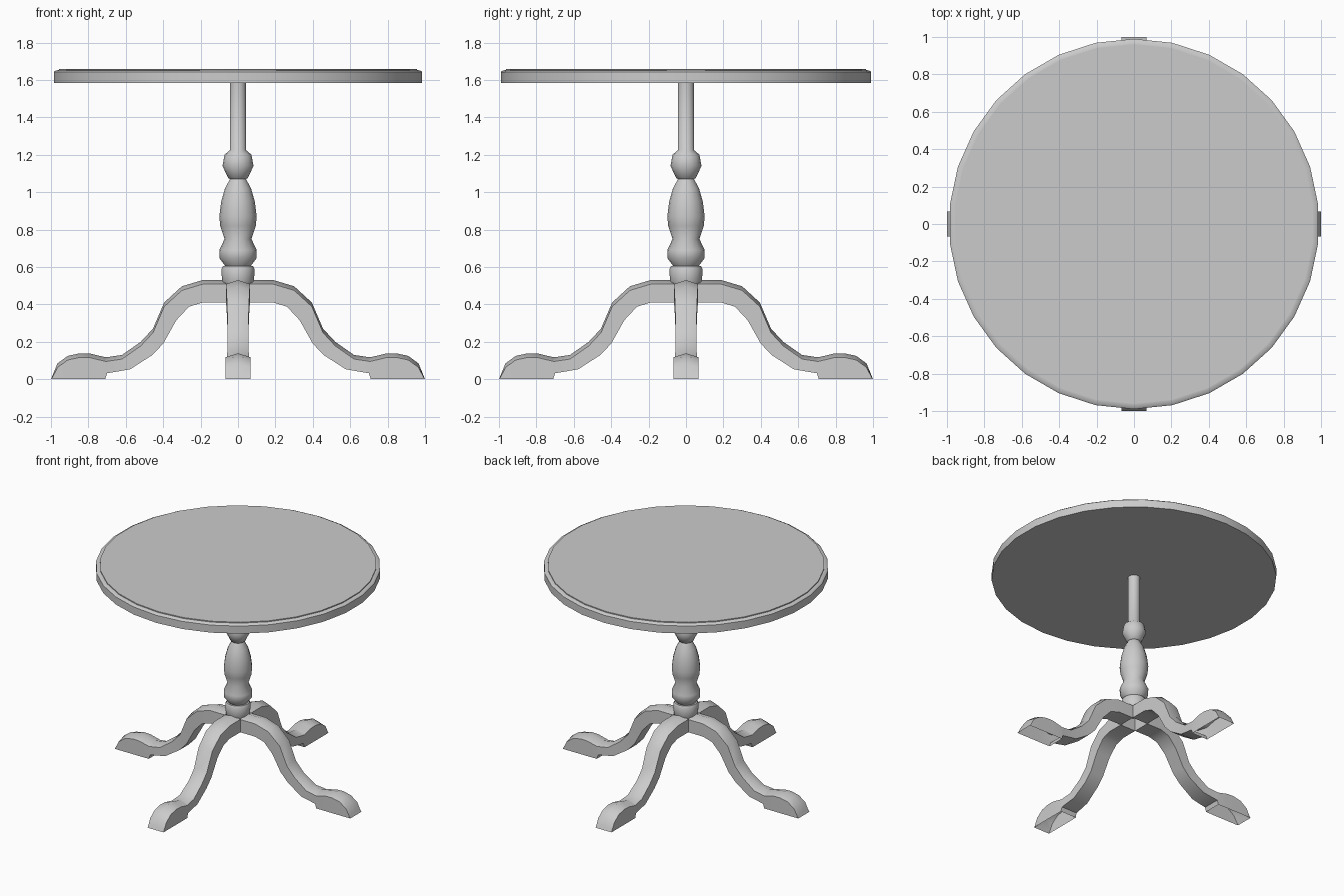
import bpy, bmesh, math

cube = bpy.data.objects.get("Cube")
if cube:
    bpy.data.objects.remove(cube, do_unlink=True)

GREY = (0.6, 0.6, 0.6, 1)
grey = bpy.data.materials.new("plain grey")
grey.use_nodes = True
grey.diffuse_color = GREY
grey.node_tree.nodes["Principled BSDF"].inputs["Base Color"].default_value = GREY


def finish(name, bm, angle):
    """Turn a bmesh into a shaded object."""
    bmesh.ops.recalc_face_normals(bm, faces=bm.faces)
    mesh = bpy.data.meshes.new(name)
    bm.to_mesh(mesh)
    bm.free()
    mesh.materials.append(grey)
    ob = bpy.data.objects.new(name, mesh)
    bpy.context.collection.objects.link(ob)
    bpy.ops.object.select_all(action="DESELECT")
    ob.select_set(True)
    bpy.context.view_layer.objects.active = ob
    bpy.ops.object.shade_smooth_by_angle(angle=math.radians(angle))
    return ob


def bridge(bm, a, b, skip=()):
    """Join two rings of equal length with quads."""
    n = len(a)
    for i in range(n):
        if i not in skip:
            j = (i + 1) % n
            bm.faces.new((a[i], a[j], b[j], b[i]))


def lathe(name, profile, sides, angle):
    """Turn a (radius, height) profile about z, closed at both ends."""
    bm = bmesh.new()
    turns = [math.pi / 2 + math.tau * i / sides for i in range(sides)]
    rings = [[bm.verts.new((r * math.cos(t), r * math.sin(t), z)) for t in turns]
             for r, z in profile]
    for a, b in zip(rings, rings[1:]):
        bridge(bm, a, b)
    bm.faces.new(rings[0])
    bm.faces.new(rings[-1])
    return finish(name, bm, angle)


# Round top with a softened rim and a slightly raised panel
lathe("table_top", [(0.99, 1.585), (0.99, 1.643), (0.98, 1.651),
                    (0.962, 1.653), (0.962, 1.66)], 30, 40)

# Turned pedestal: collar, ball, vase, bulb and shaft
lathe("pedestal", [
    (0.075, 0.5), (0.086, 0.52), (0.088, 0.59), (0.08, 0.605),
    (0.068, 0.605), (0.098, 0.645), (0.1, 0.69), (0.072, 0.75),
    (0.095, 0.82), (0.1, 0.87), (0.09, 0.95), (0.07, 1.02), (0.043, 1.07),
    (0.052, 1.075), (0.083, 1.14), (0.072, 1.2), (0.043, 1.225), (0.043, 1.59),
], 16, 50)

# Leg stations: ridge x, ridge z, underside x, underside z, half width
LEG = [
    (0.065, 0.53, 0.065, 0.41, 0.065), (0.19, 0.53, 0.19, 0.41, 0.065),
    (0.3, 0.497, 0.262, 0.388, 0.062), (0.395, 0.41, 0.33, 0.315, 0.058),
    (0.455, 0.27, 0.4, 0.19, 0.055), (0.52, 0.2, 0.46, 0.128, 0.055),
    (0.62, 0.13, 0.577, 0.053, 0.06), (0.7, 0.118, 0.7, 0.032, 0.066),
    (0.71, 0.118, 0.71, 0, 0.067), (0.79, 0.137, 0.79, 0, 0.068),
    (0.845, 0.139, 0.845, 0, 0.068), (0.91, 0.125, 0.91, 0, 0.068),
    (0.965, 0.085, 0.975, 0, 0.068), (0.99, 0.025, 1.0, 0, 0.067),
]
FOOT_START = 8


def leg(name, turn):
    """Sweep a peaked section along the leg; the sole is left open."""
    bm = bmesh.new()
    rings = []
    for tx, tz, ux, uz, w in LEG:
        drop = min(0.022, (tz - uz) * 0.4)
        section = [(ux, -w, uz), (ux, w, uz), (tx, w, tz - drop),
                   (tx, 0, tz), (tx, -w, tz - drop)]
        rings.append([bm.verts.new(p) for p in section])
    for i, (a, b) in enumerate(zip(rings, rings[1:])):
        bridge(bm, a, b, skip=(0,) if i >= FOOT_START else ())
    bm.faces.new(rings[0])
    bm.faces.new(rings[-1])
    ob = finish(name, bm, 40)
    ob.rotation_euler.z = turn


for i, side in enumerate(("left", "back", "right", "front")):
    leg(side + "_leg", i * math.pi / 2)
